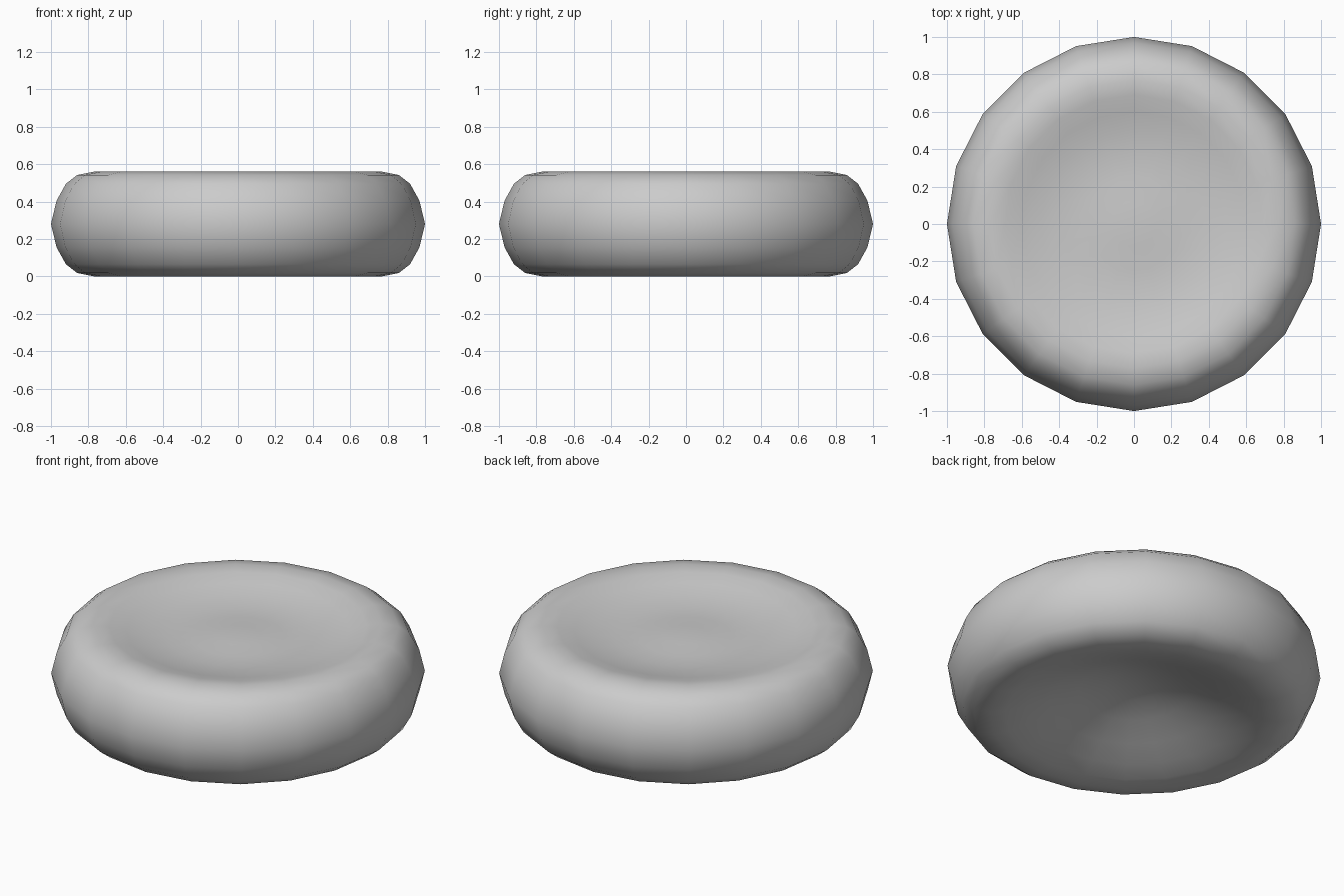
import bpy, bmesh, math

if "Cube" in bpy.data.objects:
    bpy.data.objects.remove(bpy.data.objects["Cube"])

SIDES = 20
MID = 0.28
# profile as radius, height above mid plane: shallow top dish with a slight central rise
top = [(0.0, 0.222), (0.12, 0.219), (0.25, 0.21), (0.38, 0.21), (0.5, 0.225),
       (0.6, 0.246), (0.69, 0.27)]
# rounded rim
rim = [(0.77, 0.28), (0.86, 0.262), (0.92, 0.215), (0.97, 0.125)]
# deeper dish underneath
bottom = [(0.69, -0.268), (0.58, -0.235), (0.45, -0.185), (0.3, -0.125),
          (0.15, -0.085), (0.0, -0.07)]
profile = top + rim + [(1.0, 0.0)] + [(r, -h) for r, h in reversed(rim)] + bottom

# dished disc: revolve the profile
bm = bmesh.new()
verts = [bm.verts.new((r, 0, MID + h)) for r, h in profile]
edges = [bm.edges.new(pair) for pair in zip(verts, verts[1:])]
bmesh.ops.spin(bm, geom=verts + edges, cent=(0, 0, 0), axis=(0, 0, 1),
               angle=math.tau, steps=SIDES, use_duplicate=False)
bmesh.ops.remove_doubles(bm, verts=bm.verts, dist=1e-4)
bmesh.ops.recalc_face_normals(bm, faces=bm.faces)
for face in bm.faces:
    face.smooth = True

mesh = bpy.data.meshes.new("dished_disc")
bm.to_mesh(mesh)
bm.free()
disc = bpy.data.objects.new("dished_disc", mesh)
bpy.context.collection.objects.link(disc)
